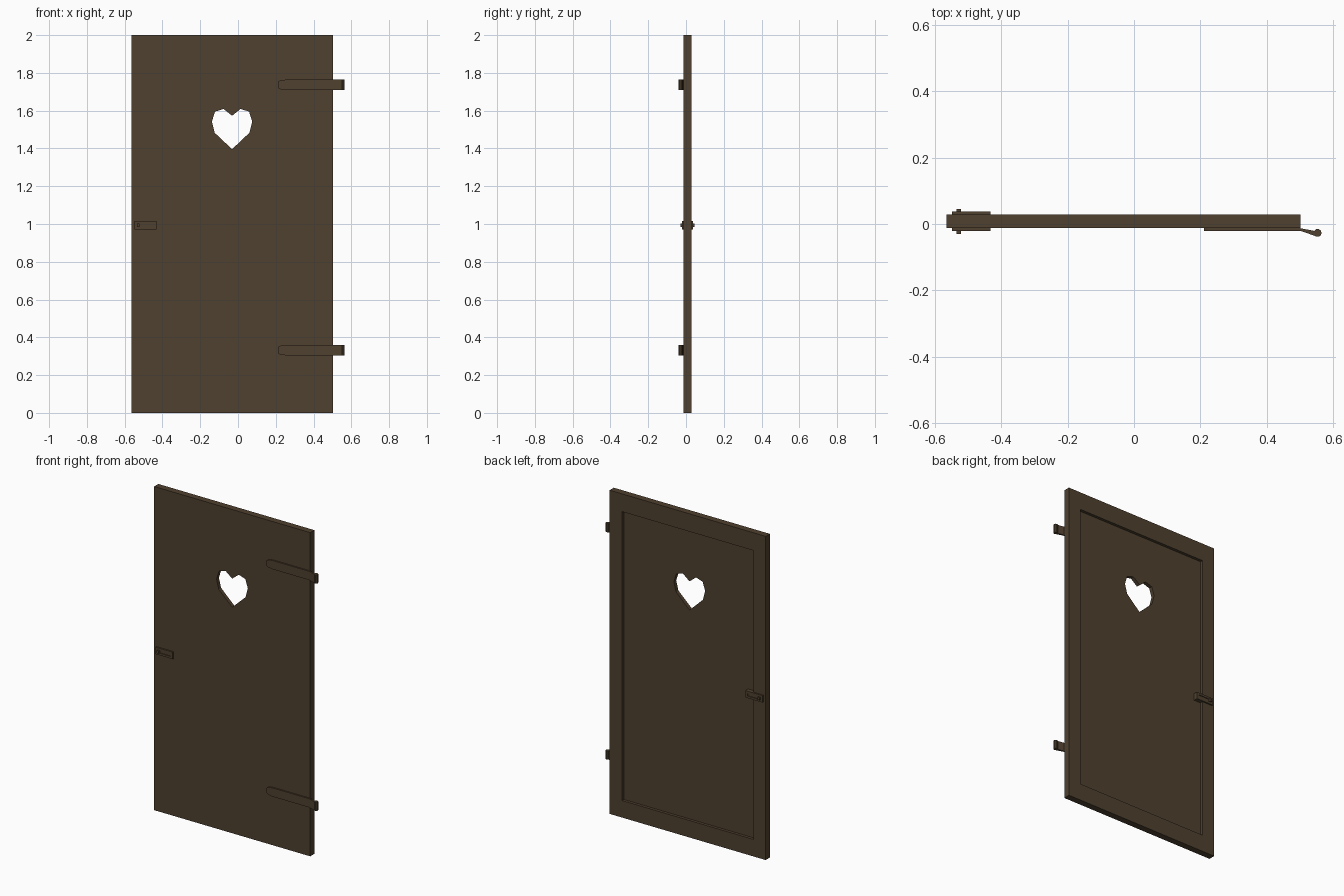
import bpy, bmesh, math

if "Cube" in bpy.data.objects:
    bpy.data.objects.remove(bpy.data.objects["Cube"])

wood = bpy.data.materials.new("dark_brown_wood")
wood.diffuse_color = (0.078, 0.052, 0.028, 1)
wood.use_nodes = True
wood.node_tree.nodes["Principled BSDF"].inputs["Base Color"].default_value = wood.diffuse_color


def prism(name, pts, lo, hi, axis):
    """Extrude a 2D outline: axis 'y' takes (x, z) points, axis 'z' takes (x, y) points."""
    bm = bmesh.new()
    at = (lambda a, b: (a, lo, b)) if axis == 'y' else (lambda a, b: (a, b, lo))
    face = bm.faces.new([bm.verts.new(at(a, b)) for a, b in pts])
    out = bmesh.ops.extrude_face_region(bm, geom=[face])
    d = hi - lo
    bmesh.ops.translate(bm, verts=[v for v in out['geom'] if isinstance(v, bmesh.types.BMVert)],
                        vec=(0, d, 0) if axis == 'y' else (0, 0, d))
    bmesh.ops.recalc_face_normals(bm, faces=bm.faces)
    me = bpy.data.meshes.new(name)
    bm.to_mesh(me)
    bm.free()
    me.materials.append(wood)
    ob = bpy.data.objects.new(name, me)
    bpy.context.collection.objects.link(ob)
    return ob


def box(name, x0, x1, y0, y1, z0, z1):
    return prism(name, [(x0, z0), (x1, z0), (x1, z1), (x0, z1)], y0, y1, 'y')


def cut(target, cutter):
    cutter.hide_render = True
    m = target.modifiers.new("cut", 'BOOLEAN')
    m.operation, m.solver, m.object = 'DIFFERENCE', 'EXACT', cutter
    bpy.context.view_layer.objects.active = target
    bpy.ops.object.modifier_apply(modifier=m.name)
    bpy.data.objects.remove(cutter)


# Door leaf with recessed back panel and heart window
L, R, F, B = -0.565, 0.502, -0.012, 0.0285
door = box("door_leaf", L, R, F, B, 0, 2)
cut(door, box("recess_cutter", L + 0.085, R - 0.085, 0.011, 0.1, 0.105, 1.89))
cx = (L + R) / 2
half = [(0.045, 1.609), (0.09, 1.595), (0.107, 1.542), (0.092, 1.483)]
heart = ([(cx, 1.573)] + [(cx + x, z) for x, z in half] + [(cx, 1.396)]
         + [(cx - x, z) for x, z in reversed(half)])
cut(door, prism("heart_cutter", heart, -0.1, 0.1, 'y'))

# Latch plates with slots, front and back, each with a sliding knob
for side, y0, y1, s0, s1, k0, k1 in (
        ("front", -0.021, F, -0.03, -0.016, -0.030, -0.016),
        ("back", 0.011, 0.037, 0.032, 0.05, 0.032, 0.045)):
    plate = box(side + "_latch_plate", -0.549, -0.432, y0, y1, 0.972, 1.015)
    cut(plate, box("slot_cutter", -0.535, -0.446, s0, s1, 0.985, 1.002))
    box(side + "_latch_knob", -0.535, -0.521, k0, k1, 0.985, 1.002)

# Strap hinges: tapered strap, slanted neck and barrel
for name, z in (("lower", 0.332), ("upper", 1.737)):
    h = 0.027
    prism(name + "_hinge_strap",
          [(0.211, z - 0.016), (0.222, z - 0.023), (0.25, z - h), (R, z - h),
           (R, z + h), (0.25, z + h), (0.222, z + 0.023), (0.211, z + 0.016)],
          -0.021, F, 'y')
    prism(name + "_hinge_neck",
          [(R, F - 0.001), (R, -0.021), (0.546, -0.036), (0.55, -0.022)],
          z - h, z + h, 'z')
    prism(name + "_hinge_barrel",
          [(0.553 + 0.012 * math.cos(i * math.pi / 5), -0.027 + 0.012 * math.sin(i * math.pi / 5))
           for i in range(10)], z - h, z + h, 'z')
